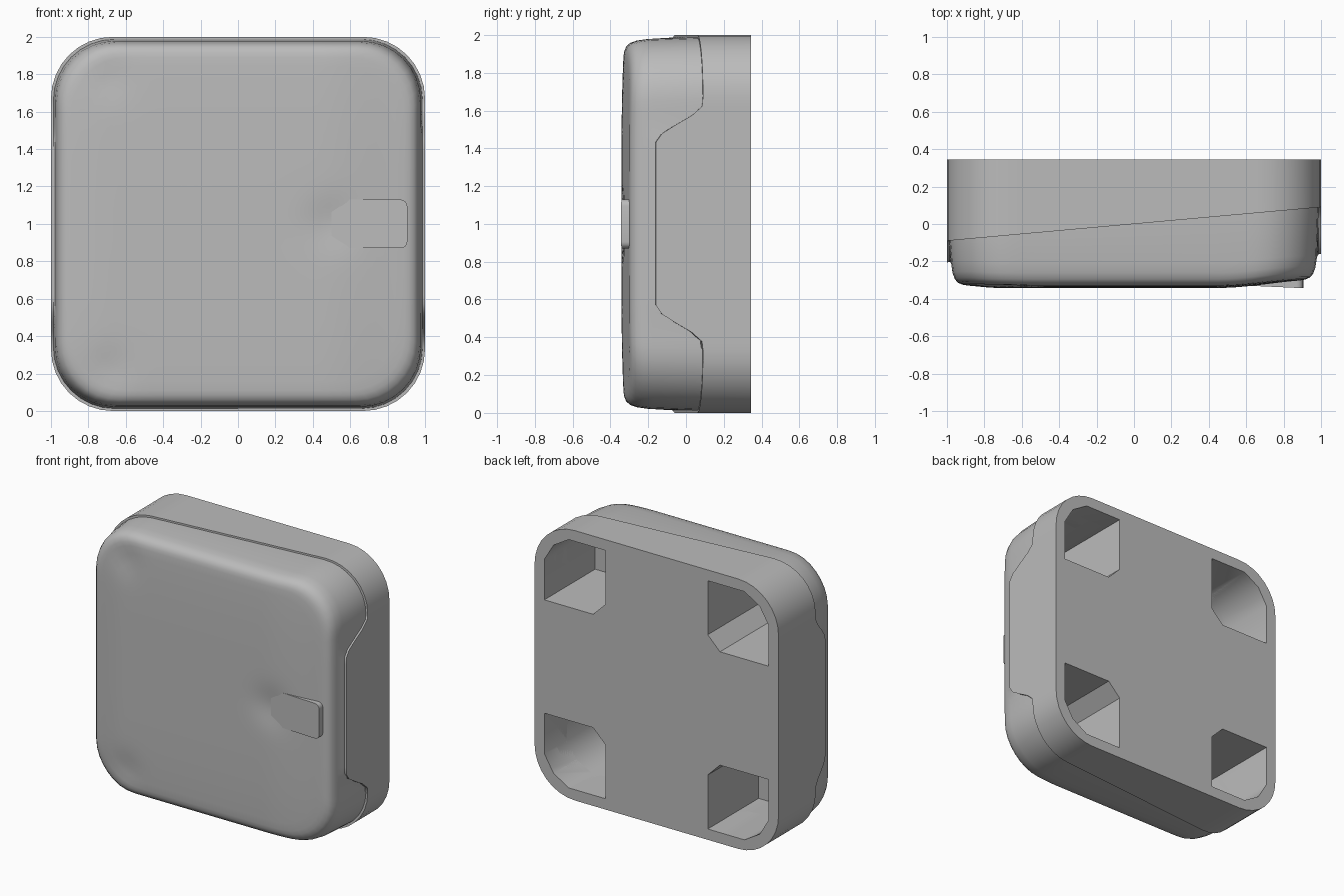
import bpy, bmesh, math

cube = bpy.data.objects.get("Cube")
if cube:
    bpy.data.objects.remove(cube)

grey = bpy.data.materials.new("plain_grey")
grey.use_nodes = True
COLOUR = (0.5, 0.5, 0.5, 1)
grey.diffuse_color = COLOUR
grey.node_tree.nodes["Principled BSDF"].inputs["Base Color"].default_value = COLOUR

CORNER = 0.33
STRAIGHT = 28
ARC = 8


def clamp(v):
    return max(0.0, min(1.0, v))


def smooth(v):
    v = clamp(v)
    return v * v * (3 - 2 * v)


def outline(inset):
    """Rounded square in the xz plane, centred on z = 1."""
    half = 1 - inset
    r = CORNER * half
    c = half - r
    pts = []
    for q in range(4):
        a0 = q * math.pi / 2
        ca, sa = round(math.cos(a0)), round(math.sin(a0))
        local = [(half, -c + 2 * c * i / STRAIGHT) for i in range(STRAIGHT)]
        local += [(c + r * math.cos(t), c + r * math.sin(t))
                  for t in (math.pi / 2 * k / ARC for k in range(ARC))]
        pts += [(u * ca - v * sa, u * sa + v * ca + 1) for u, v in local]
    return pts


def make_object(name, bm):
    bmesh.ops.recalc_face_normals(bm, faces=bm.faces)
    mesh = bpy.data.meshes.new(name)
    bm.to_mesh(mesh)
    bm.free()
    mesh.materials.append(grey)
    ob = bpy.data.objects.new(name, mesh)
    bpy.context.collection.objects.link(ob)
    return ob


def loft(name, rings):
    """Bridge (inset, depth function) rings and close the ends."""
    bm = bmesh.new()
    loops = [[bm.verts.new((x, fn(x, z), z)) for x, z in outline(inset)]
             for inset, fn in rings]
    n = len(loops[0])
    for a, b in zip(loops, loops[1:]):
        for i in range(n):
            j = (i + 1) % n
            bm.faces.new((a[i], a[j], b[j], b[i]))
    bm.faces.new(loops[0])
    tip = bm.verts.new((0, rings[-1][1](0, 1), 1))
    for i in range(n):
        bm.faces.new((loops[-1][i], loops[-1][(i + 1) % n], tip))
    return make_object(name, bm)


def seam(x, z):
    """Slanted parting line with a forward tab on each side wall."""
    y = 0.09 * x
    if abs(x) > 0.85:
        tab = smooth((0.64 - abs(z - 1)) / 0.21)
        y -= tab * (0.25 if x > 0 else 0.115)
    return y


def front(x, z):
    """Gently domed front, falling away to the latch side."""
    h = z - 1
    y = -0.342 + 0.018 * h ** 4 + 0.045 * smooth((x - 0.45) / 0.55)
    y += 0.015 * smooth((-x - 0.72) / 0.22)
    # finger dents at the two hinge corners
    y += 0.014 * math.exp(-((x + 0.7) ** 2 + (abs(h) - 0.78) ** 2) / 0.012)
    # hollow leading into the latch
    y += 0.02 * math.exp(-((x - 0.5) / 0.13) ** 2 - (h / 0.14) ** 2)
    return y


def level(y):
    return lambda x, z: y


def behind(d):
    return lambda x, z: front(x, z) + d


# base shell
base = loft("base_shell", [(0, level(0.345)), (0, seam), (0.06, seam),
                           (0.5, lambda x, z: 0.09 * x)])

# front cover with a rounded rim
rim = [(0.022, 0.12), (0.03, 0.065), (0.042, 0.032), (0.06, 0.012), (0.085, 0.003)]
face = [0.11 + 0.05 * i for i in range(18)]
cover = loft("front_cover",
             [(0.012, level(0.2)), (0.013, seam)]
             + [(t, behind(d)) for t, d in rim]
             + [(t, front) for t in face])

# corner pockets in the back
POCKET = [(0.52, 0.42), (0.92, 0.42), (0.92, 0.72), (0.845, 0.845),
          (0.72, 0.92), (0.42, 0.92), (0.42, 0.52)]
bm = bmesh.new()
for sx in (-1, 1):
    for sz in (-1, 1):
        f = bm.faces.new([bm.verts.new((sx * a, -0.25, 1 + sz * b)) for a, b in POCKET])
        ext = bmesh.ops.extrude_face_region(bm, geom=[f])
        moved = [v for v in ext["geom"] if isinstance(v, bmesh.types.BMVert)]
        bmesh.ops.translate(bm, verts=moved, vec=(0, 0.8, 0))
cutter = make_object("pocket_cutter", bm)
cutter.hide_render = True
cutter.hide_viewport = False

for ob in (base, cover):
    mod = ob.modifiers.new("pockets", "BOOLEAN")
    mod.operation = "DIFFERENCE"
    mod.solver = "EXACT"
    mod.object = cutter
    bpy.ops.object.select_all(action="DESELECT")
    ob.select_set(True)
    bpy.context.view_layer.objects.active = ob
    bpy.ops.object.modifier_apply(modifier=mod.name)
bpy.data.objects.remove(cutter)

# latch tab, flush at its inner end and proud at its outer end
bm = bmesh.new()
bmesh.ops.create_cube(bm, size=1)
for v in bm.verts:
    outer = v.co.x > 0
    y = -0.343 if v.co.y < 0 else -0.28
    if not outer and v.co.y < 0:
        y = -0.325
    v.co = (0.905 if outer else 0.5, y, 1 + v.co.z * 0.26)
ends = [e for e in bm.edges if all(v.co.x > 0.9 for v in e.verts)
        and abs(e.verts[0].co.z - e.verts[1].co.z) < 0.01]
bmesh.ops.bevel(bm, geom=ends, offset=0.035, segments=4, profile=0.5, affect="EDGES")
latch = make_object("latch_tab", bm)

bpy.ops.object.select_all(action="DESELECT")
for ob in (base, cover, latch):
    ob.select_set(True)
bpy.context.view_layer.objects.active = base
bpy.ops.object.shade_smooth_by_angle(angle=math.radians(35))
